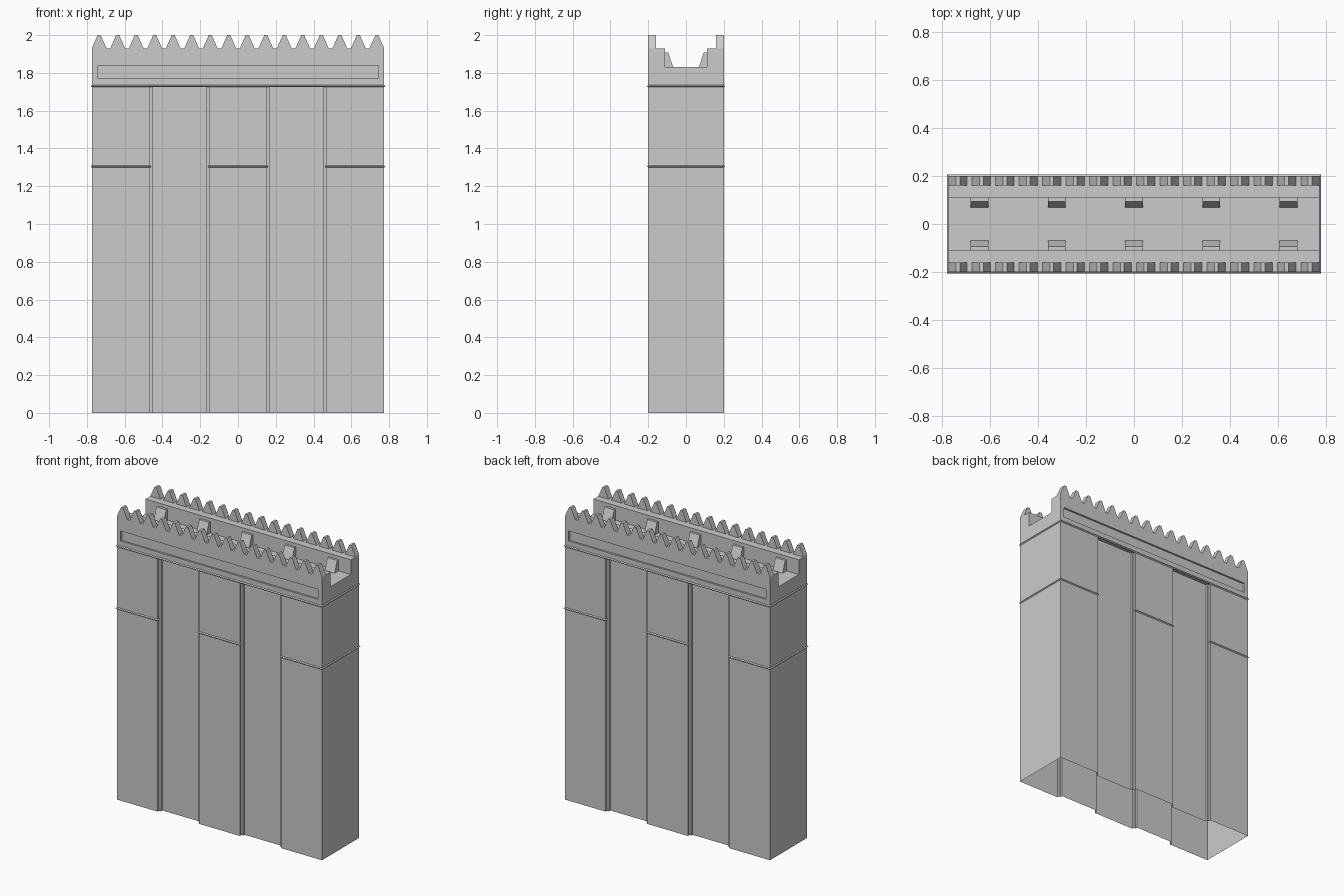
import bpy, bmesh
from mathutils import Vector

if "Cube" in bpy.data.objects:
    bpy.data.objects.remove(bpy.data.objects["Cube"])

X, Y = 0.774, 0.2                      # half length and half depth
Z_BAND, Z_FLOOR, Z_LEDGE, Z_TOP = 1.73, 1.83, 1.93, 2.0


def finish(name, bm, recalc=True):
    bmesh.ops.remove_doubles(bm, verts=bm.verts, dist=1e-5)
    if recalc:
        bmesh.ops.recalc_face_normals(bm, faces=bm.faces)
    me = bpy.data.meshes.new(name)
    bm.to_mesh(me)
    bm.free()
    ob = bpy.data.objects.new(name, me)
    bpy.context.collection.objects.link(ob)
    return ob


def face(bm, pts):
    return bm.faces.new([bm.verts.new(p) for p in pts])


def prism(bm, profile, to3d, a, b):
    """Closed prism: 2D profile mapped by to3d(u, v, t) between t=a and t=b."""
    n = len(profile)
    face(bm, [to3d(u, v, a) for u, v in profile])
    face(bm, [to3d(u, v, b) for u, v in profile])
    for i in range(n):
        p, q = profile[i], profile[(i + 1) % n]
        face(bm, [to3d(*p, a), to3d(*q, a), to3d(*q, b), to3d(*p, b)])


# Lower wall: open-bottomed shell with stepped recesses front and back
P0, P1, P2, P3 = 0.154, 0.168, 0.452, 0.466
D1, D2 = Y - 0.015, Y - 0.03
recess = [(P0, -Y), (P0, -D1), (P1, -D1), (P1, -D2),
          (P2, -D2), (P2, -D1), (P3, -D1), (P3, -Y)]
front = [(-x, y) for x, y in reversed(recess)] + recess
front = [(-X, -Y)] + front + [(X, -Y)]
outline = front + [(-x, -y) for x, y in front]
bm = bmesh.new()
for i, p in enumerate(outline):
    q = outline[(i + 1) % len(outline)]
    face(bm, [(*p, 0), (*q, 0), (*q, Z_BAND), (*p, Z_BAND)])
# undersides above the recesses
for sx in (1, -1):
    for sy in (1, -1):
        f = face(bm, [(sx * x, sy * y, Z_BAND) for x, y in recess])
        f.normal_update()
        if f.normal.z > 0:
            f.normal_flip()
finish("wall_shell", bm, recalc=False)

# Parapet: channel section with sunken long panels on both faces
bm = bmesh.new()
section = [(-Y, Z_BAND), (-Y, Z_LEDGE), (-0.11, Z_LEDGE), (-0.11, Z_FLOOR),
           (0.11, Z_FLOOR), (0.11, Z_LEDGE), (Y, Z_LEDGE), (Y, Z_BAND)]
for x in (-X, X):
    face(bm, [(x, y, z) for y, z in section])
for p, q in list(zip(section, section[1:]))[1:-1]:
    face(bm, [(-X, *p), (X, *p), (X, *q), (-X, *q)])


def rect(hx, y, z0, z1):
    return [(-hx, y, z0), (hx, y, z0), (hx, y, z1), (-hx, y, z1)]


for s in (-1, 1):
    rings = [rect(X, s * Y, Z_BAND, Z_LEDGE),
             rect(0.745, s * Y, 1.77, 1.838),
             rect(0.745, s * (Y - 0.012), 1.77, 1.838)]
    for a, b in zip(rings, rings[1:]):
        for i in range(4):
            j = (i + 1) % 4
            face(bm, [a[i], a[j], b[j], b[i]])
    face(bm, rings[2])
finish("parapet", bm)

# Pointed battlements along both edges
bm = bmesh.new()
COUNT, W = 16, 0.078
pitch = (2 * X - W) / (COUNT - 1)
for s in (-1, 1):
    for i in range(COUNT):
        x = -X + i * pitch
        tooth = [(x, Z_LEDGE), (x + W, Z_LEDGE),
                 (x + W - 0.031, Z_TOP), (x + 0.031, Z_TOP)]
        prism(bm, tooth, lambda u, v, t: (u, t, v), s * Y, s * 0.16)
finish("battlements", bm)

# Sloped support blocks inside the walkway
bm = bmesh.new()
block = [(0.11, Z_FLOOR), (0.068, Z_FLOOR), (0.094, 1.907), (0.11, 1.907)]
for s in (-1, 1):
    for i in range(-2, 3):
        c = i * 0.3225
        prism(bm, [(s * y, z) for y, z in block],
              lambda u, v, t: (t, u, v), c - 0.037, c + 0.037)
finish("walkway_blocks", bm)


def ridge(bm, path, z, closed=False, r=0.006, h=0.006):
    """Small triangular moulding swept along a counter-clockwise path."""
    pts = [Vector(p) for p in path]
    n = len(pts)
    nor = []
    for i in range(n):
        d = (pts[(i + 1) % n] - pts[i]).normalized()
        nor.append(Vector((d.y, -d.x)))
    out = []
    for i, p in enumerate(pts):
        a, b = nor[i - 1], nor[i]
        if not closed and i == 0:
            a = b
        if not closed and i == n - 1:
            b = a
        out.append(p + (a + b) * (r / (1 + a.dot(b))))
    for i in range(n if closed else n - 1):
        j = (i + 1) % n
        p, q, po, qo = pts[i], pts[j], out[i], out[j]
        face(bm, [(*p, z - h), (*q, z - h), (*qo, z), (*po, z)])
        face(bm, [(*po, z), (*qo, z), (*q, z + h), (*p, z + h)])


# Upper moulding around the whole wall, lower moulding on the piers only
bm = bmesh.new()
ridge(bm, [(-X, -Y), (X, -Y), (X, Y), (-X, Y)], Z_BAND, closed=True)
end = [(P3, -D1), (P3, -Y), (X, -Y), (X, Y), (P3, Y), (P3, D1)]
mid = [(-P0, -D1), (-P0, -Y), (P0, -Y), (P0, -D1)]
for s in (1, -1):
    for path in (end, mid):
        ridge(bm, [(s * x, s * y) for x, y in path], 1.305)
finish("mouldings", bm, recalc=False)
